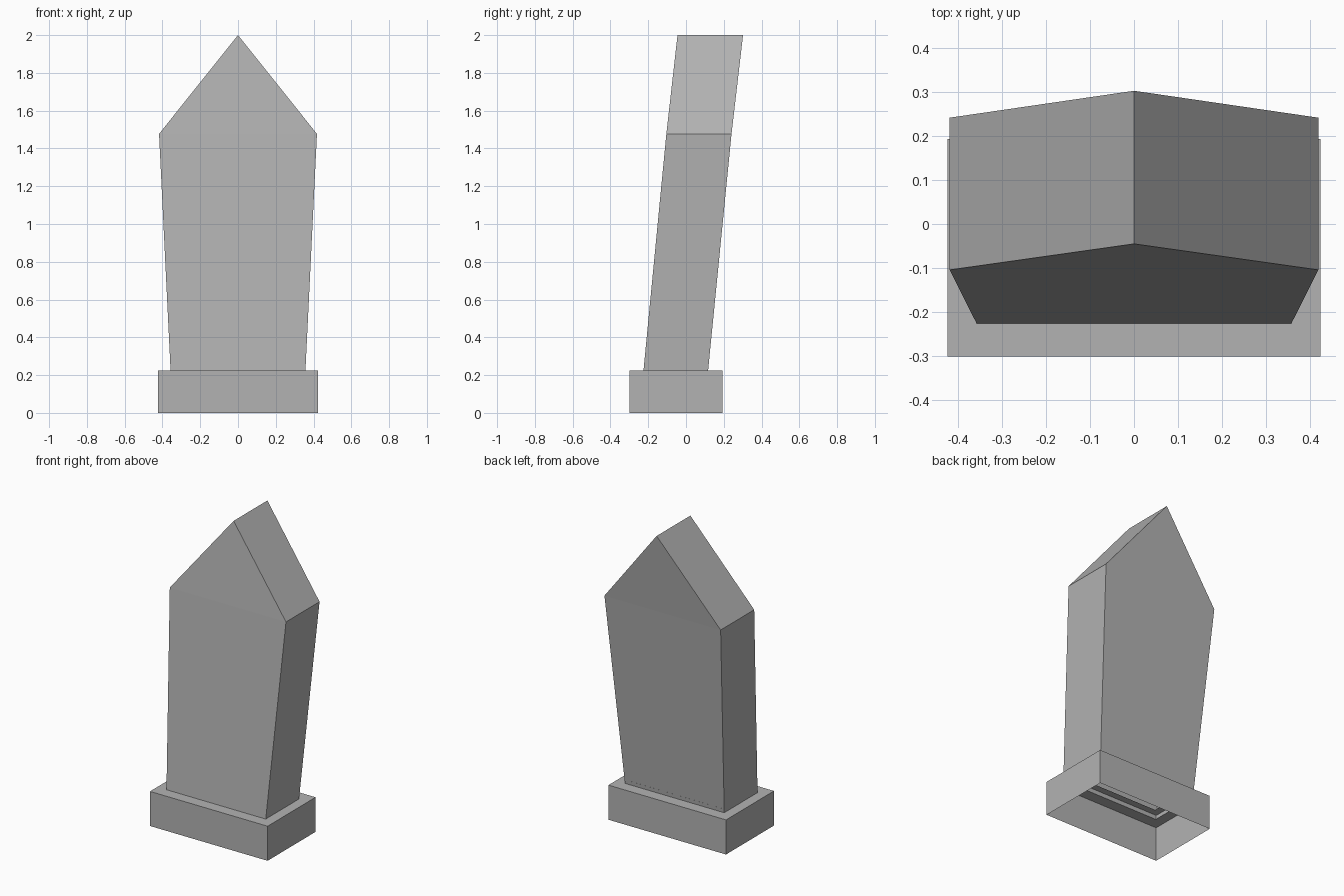
import bpy
import bmesh

if "Cube" in bpy.data.objects:
    bpy.data.objects.remove(bpy.data.objects["Cube"])

stone = bpy.data.materials.new("grey stone")
stone.diffuse_color = (0.45, 0.45, 0.45, 1.0)
stone.use_nodes = True
stone.node_tree.nodes["Principled BSDF"].inputs["Base Color"].default_value = stone.diffuse_color


def finish(name, bm):
    bmesh.ops.recalc_face_normals(bm, faces=bm.faces)
    mesh = bpy.data.meshes.new(name)
    bm.to_mesh(mesh)
    bm.free()
    mesh.materials.append(stone)
    obj = bpy.data.objects.new(name, mesh)
    bpy.context.collection.objects.link(obj)


def ring(bm, half_x, y0, y1, z):
    return [bm.verts.new(p) for p in ((-half_x, y0, z), (half_x, y0, z),
                                      (half_x, y1, z), (-half_x, y1, z))]


def bridge(bm, a, b):
    for i in range(4):
        j = (i + 1) % 4
        bm.faces.new((a[i], a[j], b[j], b[i]))


# Plinth: hollow underneath, with a slot below the slab
bm = bmesh.new()
loops = [ring(bm, 0.423, -0.30, 0.193, 0.0),
         ring(bm, 0.423, -0.30, 0.193, 0.225),
         ring(bm, 0.357, -0.225, 0.117, 0.225)]
for lower, upper in zip(loops, loops[1:]):
    bridge(bm, lower, upper)
finish("plinth", bm)

# Slab: leaning, flared shell with a gabled top
bm = bmesh.new()
foot = ring(bm, 0.357, -0.225, 0.117, 0.225)
shoulder = ring(bm, 0.418, -0.104, 0.241, 1.477)
bridge(bm, foot, shoulder)
peak_front = bm.verts.new((0, -0.045, 2.0))
peak_back = bm.verts.new((0, 0.302, 2.0))
fl, fr, br, bl = shoulder
bm.faces.new((fl, fr, peak_front))
bm.faces.new((br, bl, peak_back))
bm.faces.new((fr, br, peak_back, peak_front))
bm.faces.new((bl, fl, peak_front, peak_back))
finish("slab", bm)

# Lip inside the foot of the slab
bm = bmesh.new()
bridge(bm, ring(bm, 0.357, -0.221, 0.120, 0.25),
       ring(bm, 0.31, -0.175, 0.07, 0.25))
finish("inner_lip", bm)
